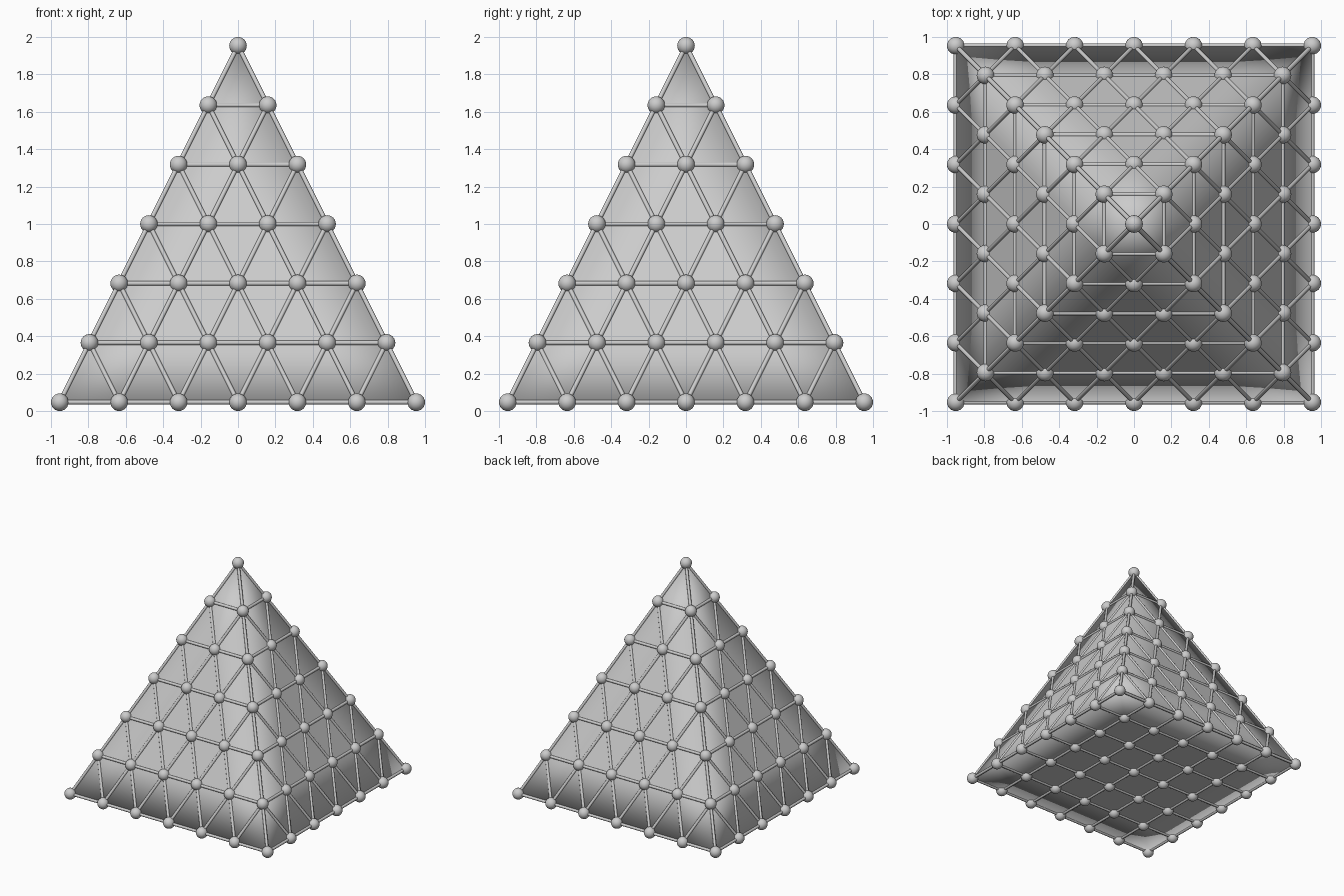
import bpy
import bmesh
from mathutils import Matrix, Vector

if "Cube" in bpy.data.objects:
    bpy.data.objects.remove(bpy.data.objects["Cube"])

ROWS = 6            # lattice rows from tip to base
BALL = 0.047        # joint radius
BAR = 0.012         # strut radius
STEP = (2 - 2 * BALL) / ROWS
TIP = 2 - BALL


def node(k, i, j):
    """Lattice point i, j of the square layer k rows below the tip."""
    return Vector((STEP * (i - k / 2), STEP * (j - k / 2), TIP - k * STEP))


def side(f, k, i):
    """Layer coordinates of point i in row k on side f."""
    return (k, *[(i, 0), (k, i), (k - i, k), (0, k - i)][f])


def finish(bm, name):
    mesh = bpy.data.meshes.new(name)
    bm.to_mesh(mesh)
    bm.free()
    mesh.polygons.foreach_set("use_smooth", [True] * len(mesh.polygons))
    obj = bpy.data.objects.new(name, mesh)
    bpy.context.collection.objects.link(obj)
    return obj


# Solid pyramid, its faces divided along the lattice
bm = bmesh.new()
verts = {}


def face(*keys):
    for key in keys:
        if key not in verts:
            verts[key] = bm.verts.new(node(*key))
    bm.faces.new([verts[key] for key in keys])


for f in range(4):
    for k in range(ROWS):
        for i in range(k + 1):
            face(side(f, k, i), side(f, k + 1, i), side(f, k + 1, i + 1))
            if i < k:
                face(side(f, k, i), side(f, k + 1, i + 1), side(f, k, i + 1))
for i in range(ROWS):
    for j in range(ROWS):
        face((ROWS, i, j), (ROWS, i, j + 1), (ROWS, i + 1, j + 1), (ROWS, i + 1, j))
bmesh.ops.recalc_face_normals(bm, faces=bm.faces)
points = [v.co.copy() for v in bm.verts]
edges = [(e.verts[0].co.copy(), e.verts[1].co.copy()) for e in bm.edges]
finish(bm, "pyramid_body")

# Ball joints at every lattice point
bm = bmesh.new()
for p in points:
    bmesh.ops.create_uvsphere(bm, u_segments=24, v_segments=12, radius=BALL,
                              matrix=Matrix.Translation(p))
finish(bm, "ball_joints")

# Thin struts along every lattice edge
bm = bmesh.new()
for a, b in edges:
    d = b - a
    turn = d.to_track_quat('Z', 'Y').to_matrix().to_4x4()
    bmesh.ops.create_cone(bm, cap_ends=False, segments=10, radius1=BAR, radius2=BAR,
                          depth=d.length, matrix=Matrix.Translation((a + b) / 2) @ turn)
finish(bm, "struts")
